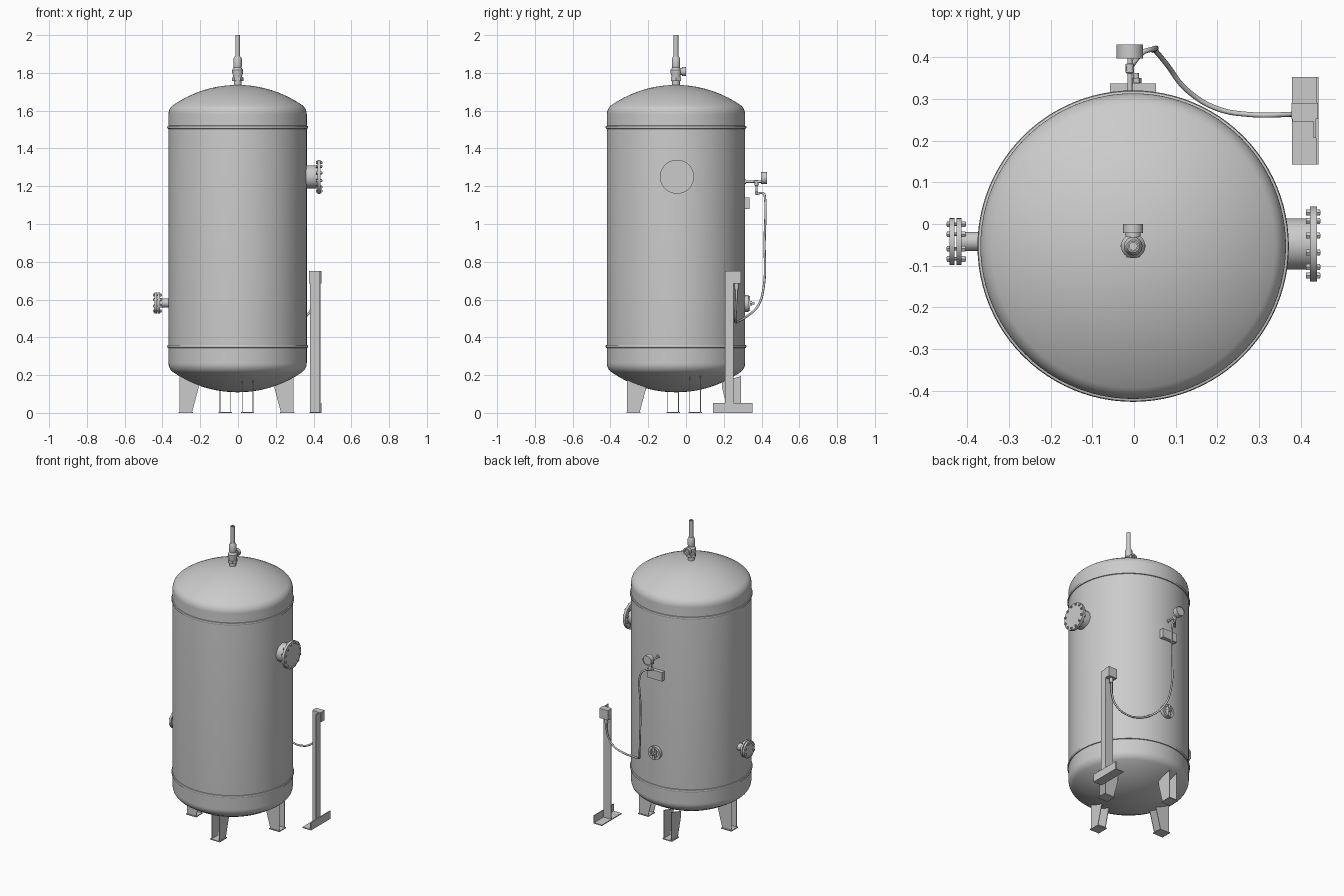
import bpy, bmesh, math
from mathutils import Vector, Matrix

if "Cube" in bpy.data.objects:
    bpy.data.objects.remove(bpy.data.objects["Cube"])

CX, CY = -0.002, -0.053      # tank axis
R = 0.366                    # shell radius


def finish(name, bm, smooth=True):
    bmesh.ops.remove_doubles(bm, verts=bm.verts, dist=1e-5)
    bmesh.ops.recalc_face_normals(bm, faces=bm.faces)
    me = bpy.data.meshes.new(name)
    bm.to_mesh(me)
    bm.free()
    if smooth:
        me.shade_smooth()
        me.set_sharp_from_angle(angle=math.radians(32))
    ob = bpy.data.objects.new(name, me)
    bpy.context.collection.objects.link(ob)
    return ob


def add_lathe(bm, profile, origin, axis=(0, 0, 1), n=32):
    """Revolve (radius, distance) points around an axis through origin."""
    q = Vector((0, 0, 1)).rotation_difference(Vector(axis))
    o = Vector(origin)
    rings = []
    for r, h in profile:
        if r < 1e-6:
            rings.append([bm.verts.new(o + q @ Vector((0, 0, h)))])
        else:
            rings.append([bm.verts.new(o + q @ Vector((r * math.cos(2 * math.pi * i / n),
                          r * math.sin(2 * math.pi * i / n), h))) for i in range(n)])
    for a, b in zip(rings, rings[1:]):
        for i in range(n):
            j = (i + 1) % n
            if len(a) == 1:
                bm.faces.new((a[0], b[i], b[j]))
            elif len(b) == 1:
                bm.faces.new((a[i], a[j], b[0]))
            else:
                bm.faces.new((a[i], a[j], b[j], b[i]))


def add_rod(bm, r, h0, h1, origin, axis, n=32):
    add_lathe(bm, [(0, h0), (r, h0), (r, h1), (0, h1)], origin, axis, n)


def lathe(name, profile, origin, axis=(0, 0, 1), n=32):
    bm = bmesh.new()
    add_lathe(bm, profile, origin, axis, n)
    return finish(name, bm)


def add_box(bm, x0, x1, y0, y1, z0, z1):
    m = Matrix.Translation(((x0 + x1) / 2, (y0 + y1) / 2, (z0 + z1) / 2)) @ \
        Matrix.Diagonal((x1 - x0, y1 - y0, z1 - z0, 1))
    bmesh.ops.create_cube(bm, size=1, matrix=m)


def boxes(name, *specs):
    bm = bmesh.new()
    for s in specs:
        add_box(bm, *s)
    return finish(name, bm, False)


def bolts(name, origin, axis, circle, count, r, shank, heads):
    """Ring of studs with hexagonal nuts."""
    bm = bmesh.new()
    q = Vector((0, 0, 1)).rotation_difference(Vector(axis))
    for i in range(count):
        a = 2 * math.pi * (i + 0.5) / count
        p = Vector(origin) + q @ Vector((circle * math.cos(a), circle * math.sin(a), 0))
        add_rod(bm, r * 0.55, *shank, p, axis, 8)
        for h in heads:
            add_rod(bm, r, *h, p, axis, 6)
    return finish(name, bm)


def tube(name, pts, r, smooth=True):
    cu = bpy.data.curves.new(name, 'CURVE')
    cu.dimensions = '3D'
    cu.bevel_depth = r
    cu.bevel_resolution = 3
    cu.use_fill_caps = True
    sp = cu.splines.new('BEZIER' if smooth else 'POLY')
    if smooth:
        sp.bezier_points.add(len(pts) - 1)
        for b, p in zip(sp.bezier_points, pts):
            b.co = p
            b.handle_left_type = b.handle_right_type = 'AUTO'
        sp.resolution_u = 8
    else:
        sp.points.add(len(pts) - 1)
        for b, p in zip(sp.points, pts):
            b.co = (*p, 1)
    ob = bpy.data.objects.new(name, cu)
    bpy.context.collection.objects.link(ob)
    return ob


# Tank shell: cylinder with dished heads (large crown arc + small knuckle arc)
crown, knuckle = 0.60, 0.06
dist = math.sqrt((crown - knuckle) ** 2 - (R - knuckle) ** 2)
split = math.atan2(R - knuckle, dist)
head = [(crown * math.sin(split * i / 10), crown * math.cos(split * i / 10) - dist) for i in range(11)]
for i in range(1, 9):
    a = split + (math.pi / 2 - split) * i / 8
    head.append((R - knuckle + knuckle * math.sin(a), knuckle * math.cos(a)))
shell = [(r, 0.264 - h) for r, h in head] + [(r, 1.581 + h) for r, h in reversed(head)]
lathe("tank_shell", shell, (CX, CY, 0), n=96)

# Raised weld bands where the heads join the shell
for name, z in (("lower_band", 0.352), ("upper_band", 1.512)):
    lathe(name, [(R - 0.003, -0.009), (R + 0.005, -0.007), (R + 0.007, 0), (R + 0.005, 0.007),
                 (R - 0.003, 0.009)], (CX, CY, z), n=96)

# Four legs in a pinwheel: two tapered webs on a foot plate
for k, name in enumerate(("right_leg", "back_leg", "left_leg", "front_leg")):
    bm = bmesh.new()
    for y in (0.028, 0.085):
        prof = [(0.236, 0.0), (0.302, 0.0), (0.302, 0.195), (0.20, 0.165), (0.20, 0.135)]
        f = bm.faces.new([bm.verts.new((x, y, z)) for x, z in prof])
        ext = bmesh.ops.extrude_face_region(bm, geom=[f])
        bmesh.ops.translate(bm, vec=(0, 0.004, 0),
                            verts=[v for v in ext["geom"] if isinstance(v, bmesh.types.BMVert)])
    add_box(bm, 0.23, 0.306, 0.023, 0.094, 0, 0.006)
    bm.transform(Matrix.Translation((-0.008, -0.01, 0)) @ Matrix.Rotation(k * math.pi / 2, 4, 'Z'))
    finish(name, bm, False)

# Relief valve on top, with vent pipe and side branch
lathe("valve_body", [(0.02, 1.72), (0.02, 1.757), (0.026, 1.762), (0.024, 1.785), (0.029, 1.80),
                     (0.029, 1.815), (0.02, 1.828), (0.022, 1.835), (0.022, 1.875),
                     (0.015, 1.888), (0, 1.888)], (CX, CY, 0))
lathe("valve_hex_nut", [(0.02, 1.758), (0.031, 1.758), (0.031, 1.776), (0.02, 1.776)], (CX, CY, 0), n=6)
lathe("vent_pipe", [(0, 1.88), (0.0125, 1.88), (0.0125, 2.0), (0.009, 2.0), (0.009, 1.95), (0, 1.95)], (CX, CY, 0))
lathe("valve_branch", [(0, 0), (0.018, 0), (0.018, 0.032), (0.024, 0.032), (0.024, 0.053),
                       (0.015, 0.053), (0.015, 0.04), (0, 0.04)], (CX, CY, 1.807), (0, 1, 0))

# Large blind flange on the right
o, ax = (0, -0.048, 1.25), (1, 0, 0)
lathe("right_nozzle", [(0.061, 0.34), (0.061, 0.422)], o, ax, 40)
lathe("right_flange", [(0.03, 0.422), (0.09, 0.422), (0.09, 0.438), (0, 0.438)], o, ax, 48)
bolts("right_flange_bolts", o, ax, 0.078, 12, 0.008, (0.412, 0.447), ((0.412, 0.424), (0.436, 0.445)))

# Small paired flange on the left
o, ax = (0, -0.042, 0.582), (-1, 0, 0)
lathe("left_nozzle", [(0.023, 0.34), (0.023, 0.42)], o, ax)
for name, h in (("left_flange", 0.413), ("left_cover", 0.430)):
    lathe(name, [(0, h), (0.056, h), (0.056, h + 0.012), (0, h + 0.012)], o, ax, 40)
bolts("left_flange_bolts", o, ax, 0.045, 8, 0.008, (0.402, 0.449), ((0.404, 0.413), (0.442, 0.448)))

# Round inspection port on the back with clamp bar and screw
o, ax = (0.005, 0, 0.58), (0, 1, 0)
lathe("port_ring", [(0.03, 0.30), (0.045, 0.30), (0.045, 0.332), (0.029, 0.332), (0.029, 0.318), (0, 0.318)], o, ax, 40)
boxes("port_clamp_bar", (-0.003, 0.013, 0.316, 0.340, 0.54, 0.62))
bm = bmesh.new()
add_rod(bm, 0.007, 0.33, 0.362, o, ax, 16)
add_rod(bm, 0.013, 0.338, 0.350, o, ax, 6)
finish("port_screw", bm)

# Plate holder on the back
boxes("plate_holder", (-0.057, 0.053, 0.29, 0.337, 1.08, 1.14))

# Pressure gauge with its pipe and tee valve
gx = -0.01
lathe("gauge", [(0, 0.397), (0.032, 0.397), (0.032, 0.43), (0.028, 0.43), (0.028, 0.426), (0, 0.426)],
      (gx, 0, 1.243), (0, 1, 0), 40)
lathe("gauge_pipe", [(0.012, 0.30), (0.012, 0.318), (0.006, 0.318), (0.006, 0.36), (0.01, 0.363), (0.01, 0.383),
                     (0.006, 0.385), (0.006, 0.40)], (gx, 0, 1.224), (0, 1, 0), 16)
lathe("gauge_tee", [(0, 1.155), (0.009, 1.155), (0.009, 1.17), (0.006, 1.172), (0.006, 1.20), (0.01, 1.205),
                    (0.01, 1.23), (0, 1.23)], (gx, 0.373, 0), n=16)

# Flexible hose from the tee down and across to the stand
tube("hose", [(gx, 0.373, 1.16), (0.02, 0.41, 1.162), (0.042, 0.418, 1.14), (0.046, 0.416, 0.9),
              (0.053, 0.413, 0.68), (0.078, 0.383, 0.57), (0.13, 0.318, 0.508), (0.20, 0.276, 0.485),
              (0.28, 0.262, 0.482), (0.36, 0.262, 0.513), (0.395, 0.265, 0.57), (0.405, 0.268, 0.69)], 0.006)

# Stand: angle-iron base and post, with a junction box on top
boxes("stand_base", (0.378, 0.442, 0.143, 0.352, 0, 0.006), (0.436, 0.442, 0.143, 0.352, 0, 0.053))
boxes("stand_post", (0.38, 0.436, 0.246, 0.252, 0, 0.75), (0.43, 0.436, 0.206, 0.252, 0, 0.75))
boxes("junction_box", (0.377, 0.441, 0.252, 0.29, 0.685, 0.75))
lathe("hose_gland", [(0, 0.655), (0.011, 0.655), (0.011, 0.69), (0, 0.69)], (0.405, 0.268, 0), n=16)
